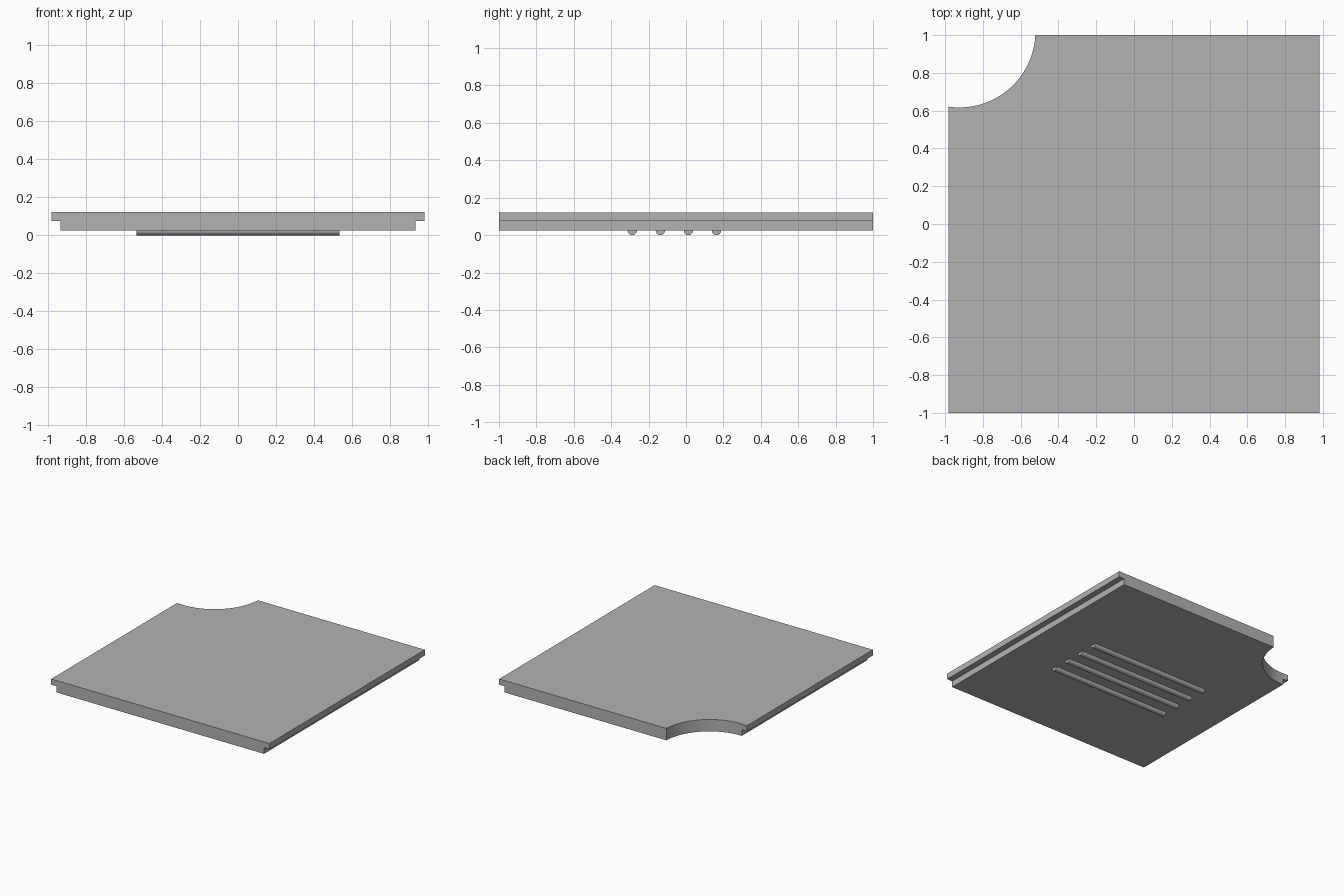
import bpy
import bmesh
from math import radians

cube = bpy.data.objects.get("Cube")
if cube:
    bpy.data.objects.remove(cube, do_unlink=True)

grey = bpy.data.materials.new("plain grey")
grey.use_nodes = True
colour = (0.45, 0.45, 0.45, 1)
grey.diffuse_color = colour
grey.node_tree.nodes["Principled BSDF"].inputs["Base Color"].default_value = colour


def select_only(obj):
    bpy.ops.object.select_all(action="DESELECT")
    obj.select_set(True)
    bpy.context.view_layer.objects.active = obj


def smooth(obj):
    select_only(obj)
    bpy.ops.object.shade_smooth_by_angle(angle=radians(30))


def extrude_profile(name, profile, y0, y1):
    """Sweep an x-z outline along y."""
    bm = bmesh.new()
    face = bm.faces.new([bm.verts.new((x, y0, z)) for x, z in profile])
    result = bmesh.ops.extrude_face_region(bm, geom=[face])
    verts = [g for g in result["geom"] if isinstance(g, bmesh.types.BMVert)]
    bmesh.ops.translate(bm, verts=verts, vec=(0, y1 - y0, 0))
    bmesh.ops.recalc_face_normals(bm, faces=bm.faces)
    mesh = bpy.data.meshes.new(name)
    bm.to_mesh(mesh)
    bm.free()
    obj = bpy.data.objects.new(name, mesh)
    bpy.context.collection.objects.link(obj)
    return obj


# Panel with a stepped lip along both long sides
half = [(0.935, 0.025), (0.935, 0.075), (0.983, 0.075), (0.983, 0.122)]
profile = half + [(-x, z) for x, z in reversed(half)]
panel = extrude_profile("panel", profile, -1, 1)
panel.data.materials.append(grey)

# Round notch in the back right corner
bpy.ops.mesh.primitive_cylinder_add(vertices=128, radius=0.403, depth=0.6,
                                    location=(-0.925, 1.02, 0.07))
cutter = bpy.context.object
cutter.name = "notch_cutter"
cutter.hide_render = True
cutter.data.materials.append(grey)
select_only(panel)
cut = panel.modifiers.new("notch", "BOOLEAN")
cut.operation = "DIFFERENCE"
cut.solver = "EXACT"
cut.object = cutter
bpy.ops.object.modifier_apply(modifier=cut.name)
bpy.data.objects.remove(cutter, do_unlink=True)
smooth(panel)

# Four round grip bars under the panel
for i in range(4):
    bpy.ops.mesh.primitive_cylinder_add(vertices=32, radius=0.025, depth=1.07,
                                        location=(0, -0.287 + 0.15 * i, 0.025),
                                        rotation=(0, radians(90), 0))
    bar = bpy.context.object
    bar.name = f"grip_bar_{i + 1}"
    bar.data.materials.append(grey)
    smooth(bar)
